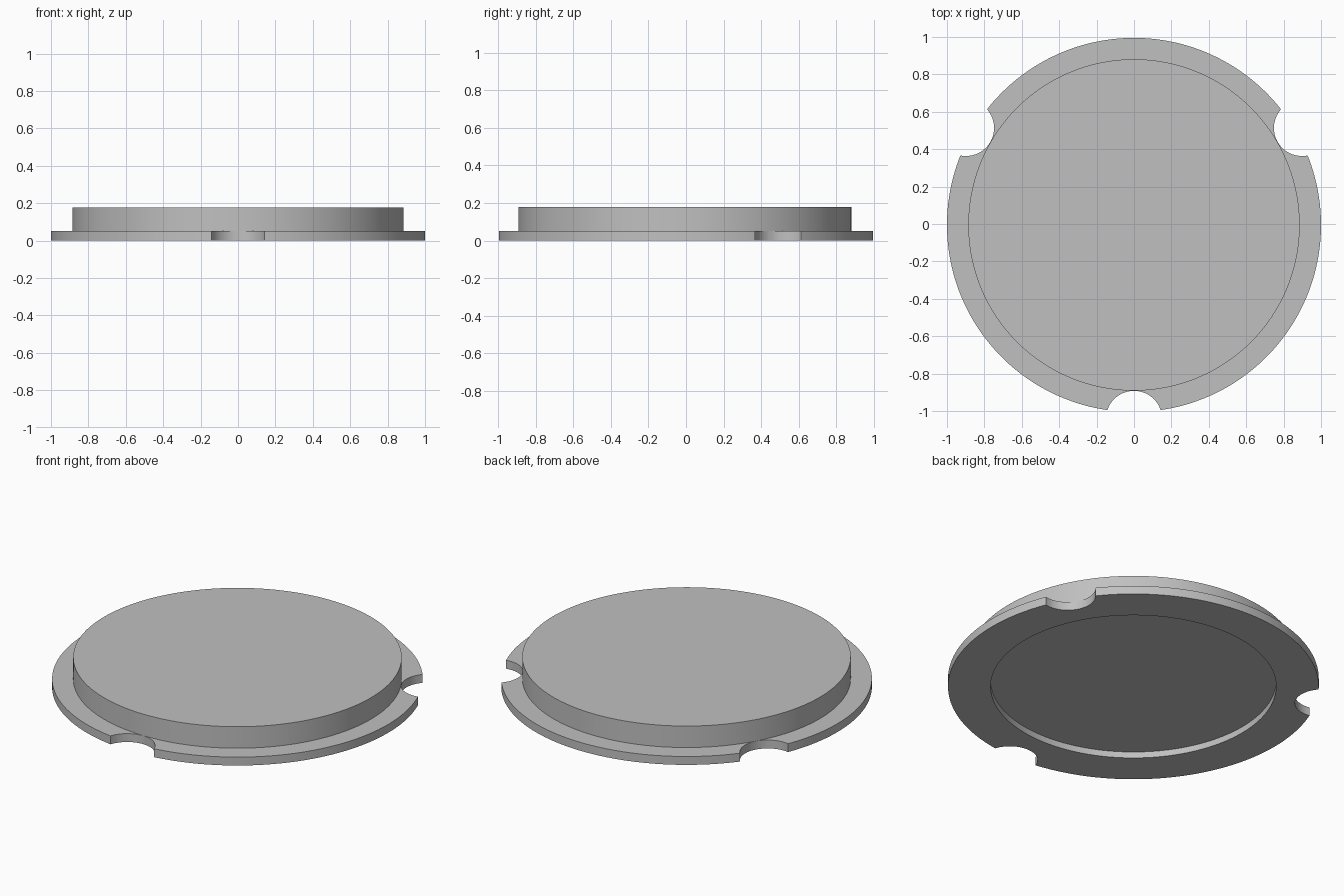
import bpy
import bmesh
import math
from mathutils import Matrix

SEGMENTS = 192
CENTRE_Y = -0.005   # the front notch shortens the outline slightly

if "Cube" in bpy.data.objects:
    bpy.data.objects.remove(bpy.data.objects["Cube"], do_unlink=True)

grey = bpy.data.materials.new("plain grey")
grey.use_nodes = True
colour = (0.53, 0.53, 0.53, 1)
grey.diffuse_color = colour
grey.node_tree.nodes["Principled BSDF"].inputs["Base Color"].default_value = colour


def add_object(name, bm):
    bmesh.ops.recalc_face_normals(bm, faces=bm.faces)
    mesh = bpy.data.meshes.new(name)
    bm.to_mesh(mesh)
    bm.free()
    mesh.materials.append(grey)
    obj = bpy.data.objects.new(name, mesh)
    bpy.context.collection.objects.link(obj)
    return obj


def lathe(name, profile):
    """Stack rings of (radius, height) and cap both ends."""
    bm = bmesh.new()
    rings = []
    for radius, z in profile:
        rings.append([bm.verts.new((radius * math.cos(a), radius * math.sin(a) + CENTRE_Y, z))
                      for a in (math.tau * i / SEGMENTS for i in range(SEGMENTS))])
    for low, high in zip(rings, rings[1:]):
        for i in range(SEGMENTS):
            j = (i + 1) % SEGMENTS
            bm.faces.new((low[i], low[j], high[j], high[i]))
    bm.faces.new(rings[0])
    bm.faces.new(rings[-1])
    return add_object(name, bm)


# Lid: recessed underside, thin flange, raised disc
lid = lathe("lid", [(0.77, 0.037), (0.77, 0), (1, 0), (1, 0.05), (0.886, 0.05), (0.886, 0.178)])

# Three round notches, evenly spaced around the flange
bm = bmesh.new()
for degrees in (-90, 30, 150):
    a = math.radians(degrees)
    place = Matrix.Translation((1.037 * math.cos(a), 1.037 * math.sin(a) + CENTRE_Y, 0))
    bmesh.ops.create_cone(bm, cap_ends=True, segments=64, radius1=0.15, radius2=0.15,
                          depth=0.6, matrix=place @ Matrix.Rotation(a, 4, "Z"))
cutter = add_object("notch_cutter", bm)

cut = lid.modifiers.new("notches", "BOOLEAN")
cut.operation = "DIFFERENCE"
cut.solver = "EXACT"
cut.object = cutter

# Apply the cut, then smooth the round walls and keep the rims sharp
bpy.ops.object.select_all(action="DESELECT")
lid.select_set(True)
bpy.context.view_layer.objects.active = lid
bpy.ops.object.modifier_apply(modifier=cut.name)
bpy.data.objects.remove(cutter, do_unlink=True)
bpy.ops.object.shade_smooth_by_angle(angle=math.radians(30))
